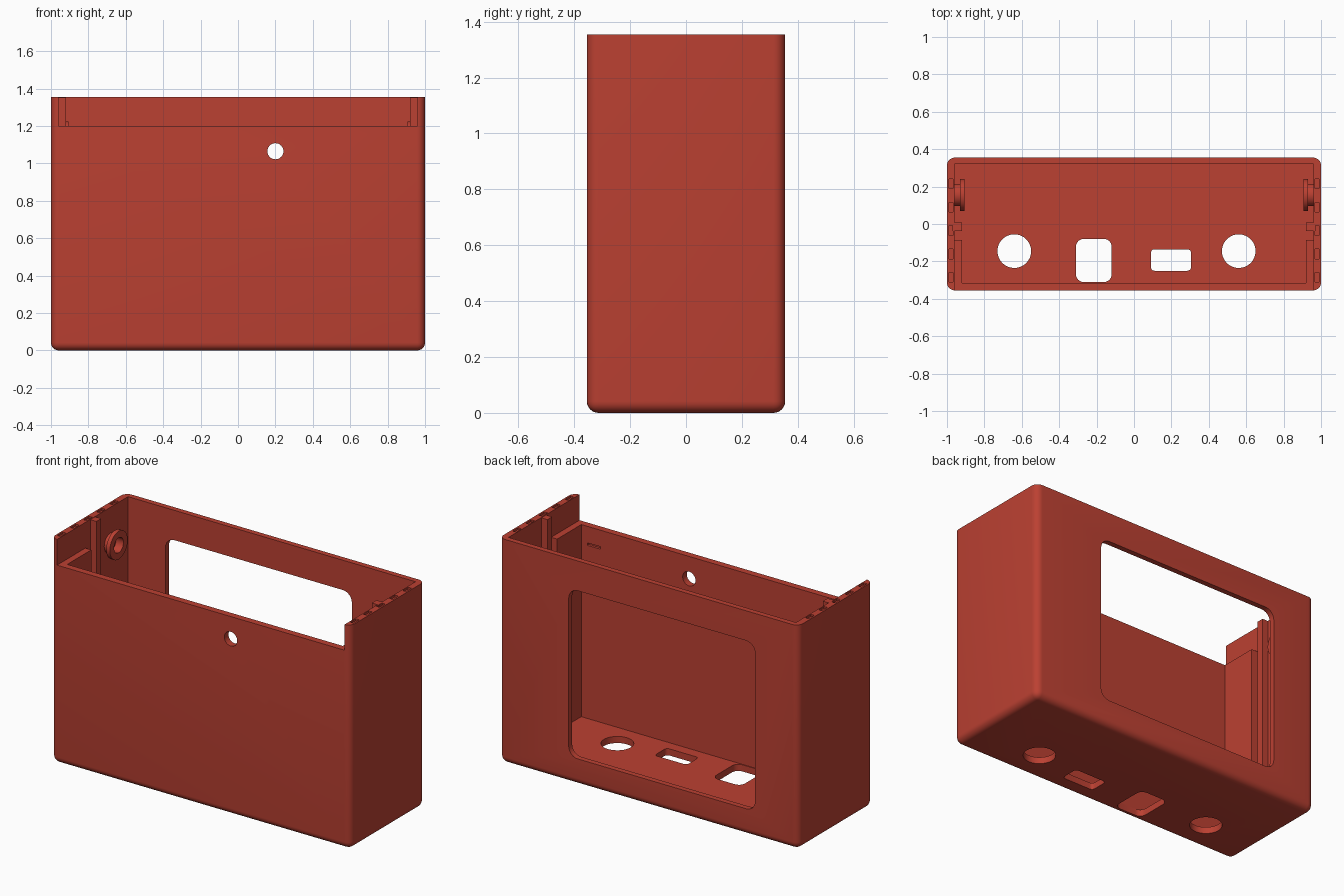
import bpy, bmesh, math
from mathutils import Matrix, Vector

if "Cube" in bpy.data.objects:
    bpy.data.objects.remove(bpy.data.objects["Cube"])

red = bpy.data.materials.new("brick red")
red.diffuse_color = (0.5, 0.052, 0.032, 1)
red.use_nodes = True
red.node_tree.nodes["Principled BSDF"].inputs["Base Color"].default_value = red.diffuse_color

W, D, H = 1.0, 0.355, 1.355      # half width, half depth, height
FRONT_H = 1.2                    # height of the lower front wall
IN_X, IN_Y0, IN_Y1, FLOOR = 0.96, -0.315, 0.322, 0.04


def finish(name, bm):
    bmesh.ops.recalc_face_normals(bm, faces=bm.faces)
    mesh = bpy.data.meshes.new(name)
    bm.to_mesh(mesh)
    bm.free()
    mesh.materials.append(red)
    ob = bpy.data.objects.new(name, mesh)
    bpy.context.collection.objects.link(ob)
    return ob


def box(name, lo, hi, radius=0.0, axis=None, seg=6):
    """Box between two corners; edges along the given axis may be rounded."""
    lo, hi = Vector(lo), Vector(hi)
    bm = bmesh.new()
    bmesh.ops.create_cube(bm, size=1)
    for v in bm.verts:
        v.co = Vector([c * s for c, s in zip(v.co, hi - lo)]) + (lo + hi) / 2
    if radius:
        edges = [e for e in bm.edges
                 if abs((e.verts[0].co - e.verts[1].co)[axis]) > 1e-4]
        bmesh.ops.bevel(bm, geom=edges, offset=radius, segments=seg,
                        profile=0.5, affect='EDGES')
    return finish(name, bm)


def cylinder(name, centre, radius, depth, axis):
    bm = bmesh.new()
    bmesh.ops.create_cone(bm, cap_ends=True, segments=48, radius1=radius,
                          radius2=radius, depth=depth)
    turn = {'X': Matrix.Rotation(math.pi / 2, 4, 'Y'),
            'Y': Matrix.Rotation(math.pi / 2, 4, 'X'), 'Z': Matrix()}[axis]
    bmesh.ops.transform(bm, verts=bm.verts,
                        matrix=Matrix.Translation(centre) @ turn)
    return finish(name, bm)


def cut(target, cutter):
    bpy.context.view_layer.objects.active = target
    mod = target.modifiers.new("cut", 'BOOLEAN')
    mod.operation, mod.solver, mod.object = 'DIFFERENCE', 'EXACT', cutter
    bpy.ops.object.modifier_apply(modifier=mod.name)
    bpy.data.objects.remove(cutter)


# Outer shell: rounded upright corners and bottom edge, sharp open rim
bm = bmesh.new()
bmesh.ops.create_cube(bm, size=1)
for v in bm.verts:
    v.co = (v.co.x * 2 * W, v.co.y * 2 * D, (v.co.z + 0.5) * H)
edges = [e for e in bm.edges if min(v.co.z for v in e.verts) < 0.01]
bmesh.ops.bevel(bm, geom=edges, offset=0.042, segments=6, profile=0.5,
                affect='EDGES')
shell = finish("case_shell", bm)

# Cavity and lowered front wall
cut(shell, box("cavity", (-IN_X, IN_Y0, FLOOR), (IN_X, IN_Y1, 2)))
cut(shell, box("front_step", (-IN_X, -1, FRONT_H), (IN_X, IN_Y0 + 0.02, 2)))

# Display window in the back wall
cut(shell, box("window", (-0.71, 0.25, 0.16), (0.535, 0.5, 1.175), 0.06, 1))

# Round hole in the front and a slit on its inner side
cut(shell, cylinder("front_hole", (0.2, -0.35, 1.065), 0.043, 0.3, 'Y'))
cut(shell, box("slit", (0.79, -0.33, 1.085), (0.88, -0.2, 1.10)))

# Floor openings: two round, two rounded rectangles
for x in (-0.64, 0.56):
    cut(shell, cylinder("floor_hole", (x, -0.145, 0), 0.09, 0.3, 'Z'))
cut(shell, box("large_port", (-0.31, -0.31, -0.1), (-0.12, -0.08, 0.2), 0.04, 2))
cut(shell, box("small_port", (0.09, -0.25, -0.1), (0.305, -0.135, 0.2), 0.02, 2))

# Row of shallow notches along both side rims
for side in (-1, 1):
    for i in range(5):
        y = 0.215 - 0.125 * i
        xs = sorted((side * 0.967, side * 0.99))
        cut(shell, box("notch", (xs[0], y - 0.026, H - 0.012),
                       (xs[1], y + 0.026, H + 0.1)))

parts = [shell]
for side, label in ((-1, "left"), (1, "right")):
    def inner_box(name, x0, x1, y0, y1, z1):
        a, b = sorted((side * x0, side * x1))
        return box(f"{label}_{name}", (a, y0, FLOOR - 0.01), (b, y1, z1))

    # Thick inner wall block and taller guide rib
    parts.append(inner_box("wall_block", 0.92, 0.97, IN_Y0 - 0.01, -0.085, FRONT_H))
    parts.append(inner_box("guide_rib", 0.92, 0.97, -0.037, 0.008, H - 0.002))

    # Flanged boss: neck and disc with a blind hole
    neck = cylinder(f"{label}_boss_neck", (side * 0.946, 0.155, 1.14), 0.06, 0.04, 'X')
    disc = cylinder(f"{label}_boss_disc", (side * 0.917, 0.155, 1.14), 0.085, 0.024, 'X')
    for ob in (neck, disc):
        cut(ob, cylinder("bore", (side * 0.9, 0.155, 1.14), 0.045, 0.11, 'X'))
    parts += [neck, disc]

# Smooth the rounded faces, keep the edges sharp
for ob in parts:
    bpy.ops.object.select_all(action='DESELECT')
    ob.select_set(True)
    bpy.context.view_layer.objects.active = ob
    bpy.ops.object.shade_smooth_by_angle(angle=math.radians(30))
